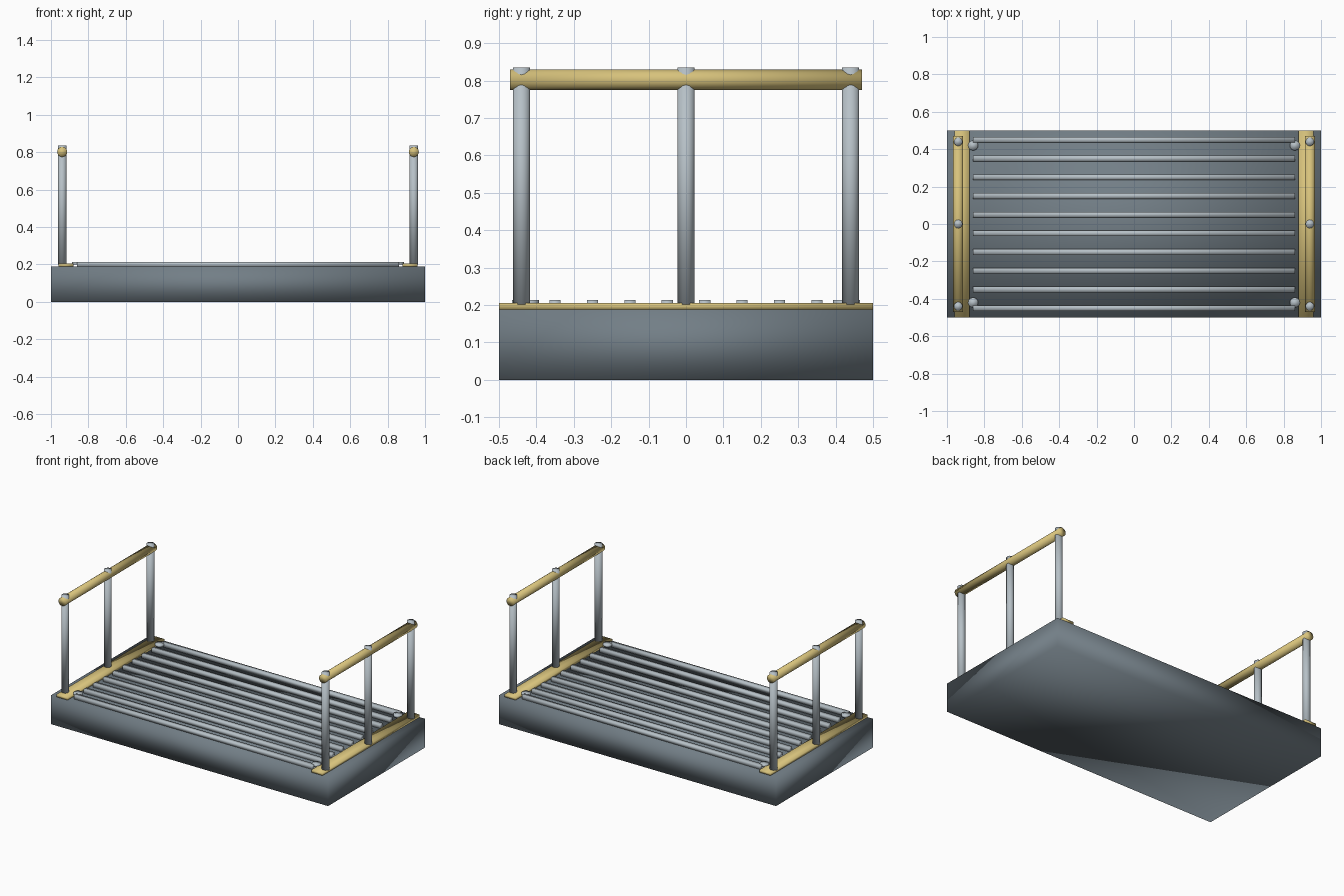
import bpy
import math

cube = bpy.data.objects.get("Cube")
if cube:
    bpy.data.objects.remove(cube, do_unlink=True)


def make_material(name, rgb):
    mat = bpy.data.materials.new(name)
    mat.use_nodes = True
    color = (*rgb, 1.0)
    mat.diffuse_color = color
    mat.node_tree.nodes["Principled BSDF"].inputs["Base Color"].default_value = color
    return mat


slate = make_material("slate_grey", (0.17, 0.21, 0.24))
steel = make_material("light_steel", (0.47, 0.53, 0.57))
brass = make_material("pale_brass", (0.68, 0.54, 0.2))


def finish(name, mat):
    obj = bpy.context.object
    obj.name = name
    obj.data.materials.append(mat)
    bpy.ops.object.shade_smooth()
    return obj


def box(name, center, size, mat):
    bpy.ops.mesh.primitive_cube_add(size=1, location=center)
    bpy.context.object.scale = size
    bpy.ops.object.transform_apply(location=False, rotation=False, scale=True)
    return finish(name, mat)


def rod(name, center, radius, length, mat, rotation=(0, 0, 0)):
    bpy.ops.mesh.primitive_cylinder_add(vertices=16, radius=radius, depth=length,
                                        location=center, rotation=rotation)
    return finish(name, mat)


# Solid deck
box("deck", (0, 0, 0.094), (2, 1, 0.188), slate)

# Raised tread ribs along the deck
for i in range(10):
    box(f"tread_rib_{i + 1}", (0, -0.45 + 0.1 * i, 0.2), (1.72, 0.03, 0.026), steel)

# Edge strips, handrails, posts and bolts on both ends
for side, sx in (("left", 1), ("right", -1)):
    box(f"{side}_edge_strip", (sx * 0.92, 0, 0.196), (0.08, 1, 0.018), brass)
    rod(f"{side}_handrail", (sx * 0.94, 0, 0.802), 0.027, 0.94, brass,
        (math.pi / 2, 0, 0))
    for place, y in (("front", -0.44), ("middle", 0), ("back", 0.44)):
        rod(f"{side}_{place}_post", (sx * 0.94, y, 0.518), 0.023, 0.634, steel)
    for place, y in (("front", -0.42), ("back", 0.42)):
        rod(f"{side}_{place}_bolt", (sx * 0.86, y, 0.206), 0.027, 0.014, steel)
